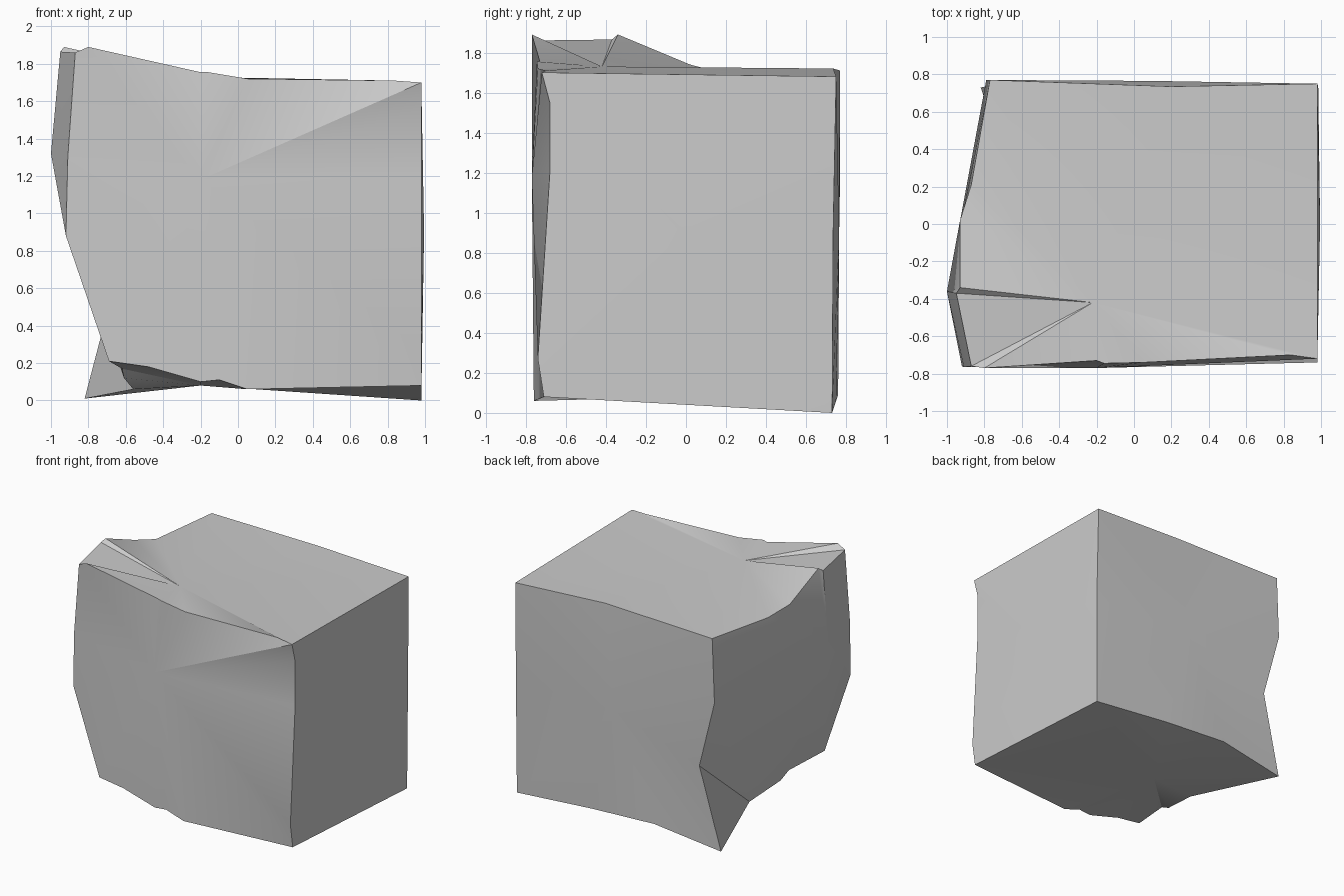
import bpy, bmesh
from mathutils import Vector

default_cube = bpy.data.objects.get("Cube")
if default_cube:
    bpy.data.objects.remove(default_cube, do_unlink=True)

# Corners of the dented block
front_top_left = (-.87, -.76, 1.86)
front_top_right = (.98, -.72, 1.7)
front_bottom_left = (-.69, -.76, .21)
front_bottom_right = (.98, -.71, .08)
back_top_left = (-.77, .77, 1.71)
back_top_right = (.98, .75, 1.68)
back_bottom_left = (-.82, .73, .01)
back_bottom_right = (.98, .73, 0)

# Bent edges between the corners, both ends included
front_top = [front_top_left, (-.8, -.77, 1.89), (-.2, -.73, 1.755), (-.16, -.745, 1.755),
             (.05, -.74, 1.72), (.84, -.7, 1.71), front_top_right]
front_right = [front_top_right, (.98, -.68, 1.55), (.98, -.68, 1.2), (.98, -.74, .27),
               front_bottom_right]
front_bottom = [front_bottom_right, (.05, -.76, .06), (-.1, -.76, .11), (-.2, -.76, .1),
                (-.48, -.76, .18), front_bottom_left]
front_left = [front_bottom_left, (-.92, -.76, .88), (-.91, -.765, 1.3), front_top_left]
back_top = [back_top_left, (.2, .735, 1.72), back_top_right]
back_right = [back_top_right, (.985, .735, .9), back_bottom_right]
back_bottom = [back_bottom_right, (.3, .75, .06), (-.25, .76, .09), back_bottom_left]
heel_top = (-.65, .76, .66)
back_left = [back_bottom_left, heel_top, (-.79, .77, 1.2), back_top_left]
# The torn step in the top left rim is the close pair of points
top_left = [front_top_left, (-.95, -.37, 1.865), (-.93, -.34, 1.89), (-.93, .02, 1.74),
            (-.87, .21, 1.69), back_top_left]
heel_front = (-.56, 0, .06)
bottom_left = [front_bottom_left, (-.62, -.41, .17), (-.61, -.32, .12), heel_front,
               back_bottom_left]
top_right = [front_top_right, back_top_right]
bottom_right = [front_bottom_right, back_bottom_right]


def flip(edge):
    return list(reversed(edge))


def join(*edges):
    """Chain edges into one closed loop without repeated corners."""
    return [point for edge in edges for point in edge[:-1]]


bm = bmesh.new()


def fan(loop, centre):
    """Fill a closed loop with triangles around a raised or sunken centre."""
    hub = bm.verts.new(Vector(centre))
    rim = [bm.verts.new(Vector(point)) for point in loop]
    for here, there in zip(rim, rim[1:] + rim[:1]):
        bm.faces.new((hub, here, there))


# Six crumpled sides
fan(join(front_top, front_right, front_bottom, front_left), (-.2, -.77, 1.18))
fan(join(back_top, back_right, back_bottom, back_left), (.1, .765, .9))
fan(join(top_right, back_right, flip(bottom_right), flip(front_right)), (.995, 0, .9))
fan(join(top_left, back_top, flip(top_right), flip(front_top)), (-.22, -.42, 1.73))
fan(join(bottom_left, flip(back_bottom), flip(bottom_right), front_bottom), (-.2, 0, .08))

# Left side bulges to a ridge, with a pulled-out heel as its own facet
fan(join(top_left, flip(back_left)[:-1], flip(bottom_left)[1:], front_left), (-1, -.36, 1.32))
heel = [bm.verts.new(Vector(p)) for p in (heel_top, back_bottom_left, heel_front)]
bm.faces.new(heel)

# Left loop: close the gap where the joins trimmed the heel
bmesh.ops.remove_doubles(bm, verts=bm.verts, dist=.001)
bmesh.ops.holes_fill(bm, edges=bm.edges, sides=4)
bmesh.ops.triangulate(bm, faces=bm.faces)
bmesh.ops.recalc_face_normals(bm, faces=bm.faces)

mesh = bpy.data.meshes.new("dented_block")
bm.to_mesh(mesh)
bm.free()
block = bpy.data.objects.new("dented_block", mesh)
bpy.context.collection.objects.link(block)

# Plain grey stone colour
grey = (.6, .6, .6, 1)
material = bpy.data.materials.new("plain_grey")
material.use_nodes = True
material.diffuse_color = grey
material.node_tree.nodes["Principled BSDF"].inputs["Base Color"].default_value = grey
mesh.materials.append(material)

# Soft bends, crisp rims
bpy.ops.object.select_all(action="DESELECT")
block.select_set(True)
bpy.context.view_layer.objects.active = block
bpy.ops.object.shade_smooth_by_angle(angle=.52)
